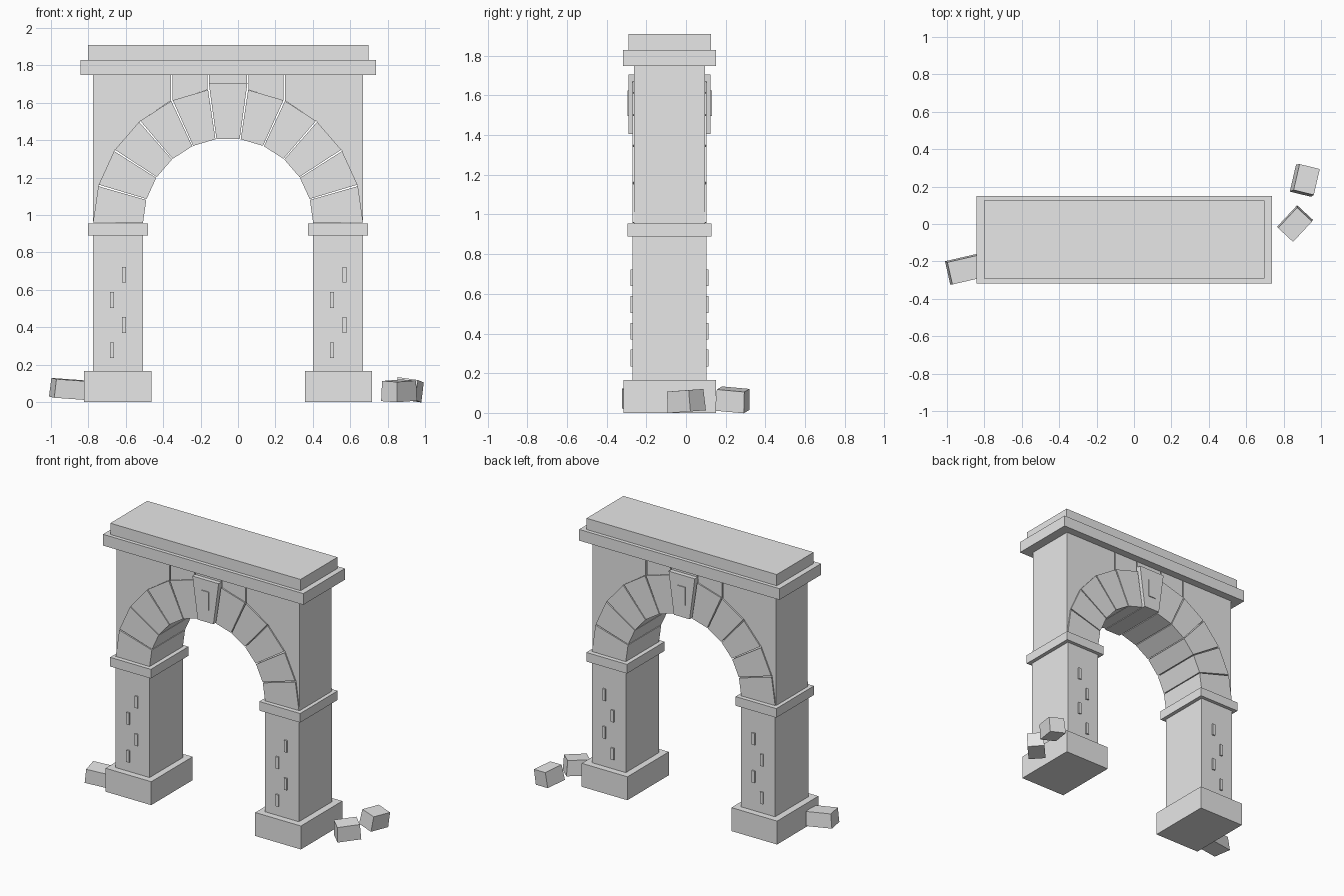
import bpy, bmesh
from math import sin, cos, radians
from mathutils import Matrix, Vector, Euler

if "Cube" in bpy.data.objects:
    bpy.data.objects.remove(bpy.data.objects["Cube"], do_unlink=True)

stone = bpy.data.materials.new("pale_stone")
stone.use_nodes = True
stone.diffuse_color = (0.8, 0.8, 0.8, 1)
stone.node_tree.nodes["Principled BSDF"].inputs["Base Color"].default_value = (0.8, 0.8, 0.8, 1)

CX, CY = -0.053, -0.083          # centre of the arch
SPRING, R_IN, R_OUT = 0.955, 0.455, 0.722
WALL_TOP = 1.749
STONES = 11
STEP = 180 / STONES


def finish(name, bm):
    bmesh.ops.recalc_face_normals(bm, faces=bm.faces)
    mesh = bpy.data.meshes.new(name)
    bm.to_mesh(mesh)
    bm.free()
    mesh.materials.append(stone)
    obj = bpy.data.objects.new(name, mesh)
    bpy.context.collection.objects.link(obj)
    return obj


def prism(name, outline, half_depth):
    """Extrude an x-z outline front to back about the arch centre."""
    bm = bmesh.new()
    face = bm.faces.new([bm.verts.new((x + CX, CY - half_depth, z)) for x, z in outline])
    ext = bmesh.ops.extrude_face_region(bm, geom=[face])
    moved = [v for v in ext["geom"] if isinstance(v, bmesh.types.BMVert)]
    bmesh.ops.translate(bm, verts=moved, vec=(0, 2 * half_depth, 0))
    return finish(name, bm)


def slab(name, x0, x1, z0, z1, half_depth):
    return prism(name, [(x0, z0), (x1, z0), (x1, z1), (x0, z1)], half_depth)


def polar(r, deg):
    return (r * cos(radians(deg)), SPRING + r * sin(radians(deg)))


def wedge(name, a0, a1, r_out, half_depth):
    prism(name, [polar(R_IN, a0), polar(r_out, a0), polar(r_out, a1), polar(R_IN, a1)], half_depth)


# Piers with plinths, imposts and raised bricks
for side, s in (("left", 1), ("right", -1)):
    slab(f"{side}_plinth", s * 0.41, s * 0.77, 0, 0.167, 0.233)
    slab(f"{side}_pier", s * 0.455, s * 0.722, 0.167, 0.89, 0.187)
    slab(f"{side}_impost", s * 0.428, s * 0.749, 0.89, SPRING, 0.212)
    for i in range(4):
        x = s * 0.5885 + (-0.033 if i % 2 == 0 else 0.033)
        z = 0.277 + 0.1345 * i
        slab(f"{side}_brick_{i + 1}", x - 0.011, x + 0.011, z - 0.042, z + 0.042, 0.197)

# Arch ring
for i in range(STONES):
    a0, a1 = i * STEP + 0.35, (i + 1) * STEP - 0.35
    if i == STONES // 2:
        wedge("keystone", a0, a1, 0.757, 0.207)
    else:
        wedge(f"arch_stone_{i + 1}", a0, a1, R_OUT, 0.187)
slab("keystone_panel", -0.029, 0.029, 1.497, 1.626, 0.213)

# Wall filling above the ring, split by narrow vertical joints
gap = 0.004
joint = polar(R_OUT, 4 * STEP)
crown = polar(R_OUT, 5 * STEP)
for side, s in (("left", 1), ("right", -1)):
    outer = [polar(R_OUT, k * STEP) for k in range(4)]
    outer += [(joint[0] + gap, joint[1]), (joint[0] + gap, WALL_TOP), (R_OUT, WALL_TOP)]
    prism(f"{side}_spandrel", [(s * x, z) for x, z in outer], 0.178)
    inner = [(joint[0] - gap, joint[1]), (0.109, crown[1]),
             (0.109, WALL_TOP), (joint[0] - gap, WALL_TOP)]
    prism(f"{side}_crown_wall", [(s * x, z) for x, z in inner], 0.178)
slab("keystone_cap_wall", -0.101, 0.101, 1.706, WALL_TOP, 0.178)

# Cornice
slab("cornice", -0.79, 0.79, WALL_TOP, 1.829, 0.234)
slab("top_course", -0.75, 0.75, 1.829, 1.909, 0.208)


# Fallen blocks
def rubble(name, loc, size, tilt):
    bm = bmesh.new()
    bmesh.ops.create_cube(bm, size=1)
    rot = Euler([radians(t) for t in tilt]).to_matrix()
    for v in bm.verts:
        k = 0.95 if v.co.z > 0 else 1.0
        p = Vector((v.co.x * size[0] * k, v.co.y * size[1] * k, v.co.z * size[2]))
        v.co = rot @ p + Vector(loc)
    finish(name, bm)


rubble("fallen_block_right", (-0.905, -0.243, 0.07), (0.18, 0.128, 0.1), (3, 4, 13))
rubble("fallen_block_left", (0.861, 0.0, 0.06), (0.157, 0.115, 0.108), (3, -3, 47))
rubble("fallen_block_back", (0.915, 0.235, 0.066), (0.15, 0.118, 0.108), (8, 5, 77))
